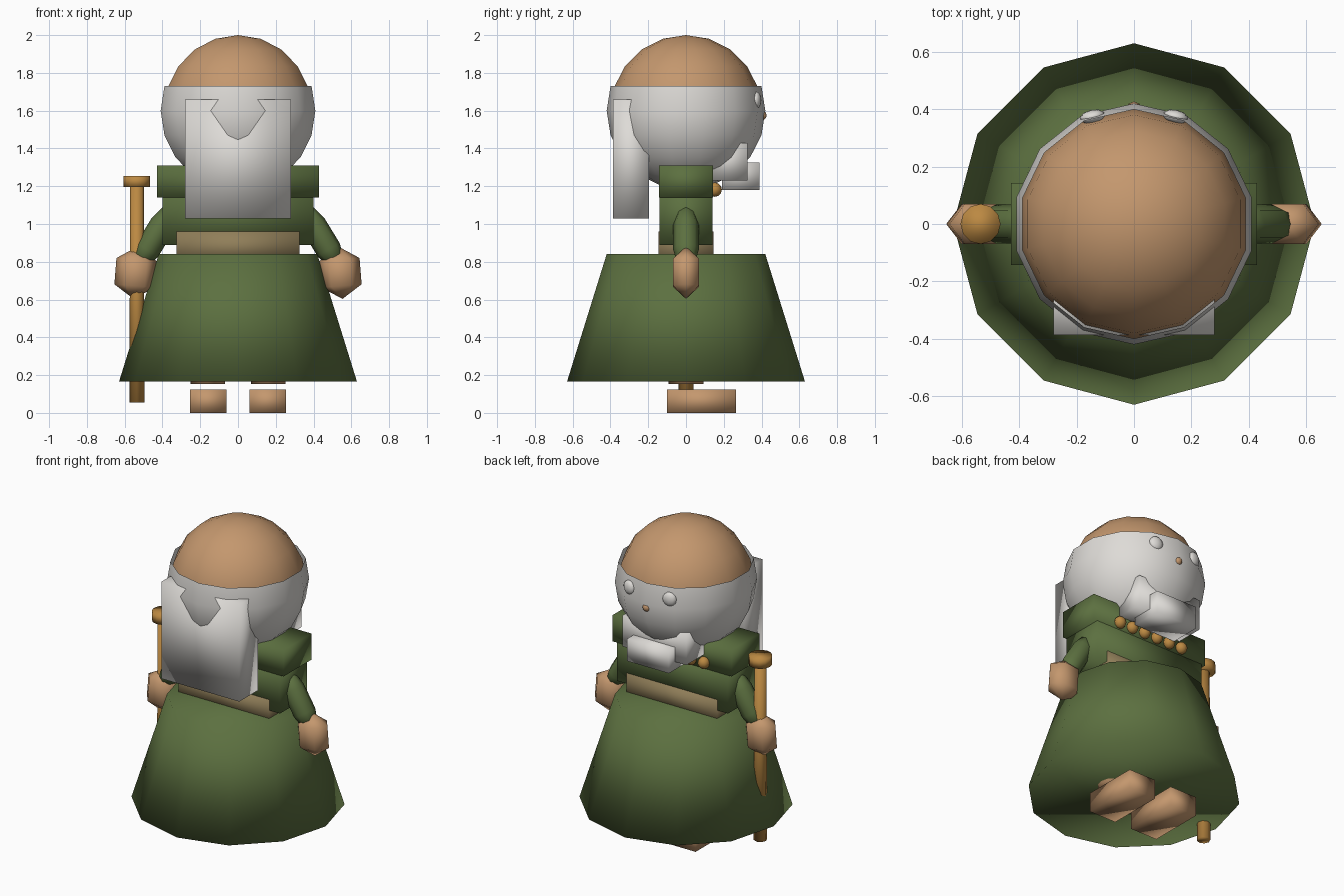
import bpy
import math
from mathutils import Vector, Matrix

if "Cube" in bpy.data.objects:
    bpy.data.objects.remove(bpy.data.objects["Cube"])


def material(name, rgb):
    m = bpy.data.materials.new(name)
    m.diffuse_color = (*rgb, 1)
    m.use_nodes = True
    m.node_tree.nodes["Principled BSDF"].inputs["Base Color"].default_value = m.diffuse_color
    return m


SKIN = material("skin", (0.55, 0.31, 0.155))
GREEN = material("robe green", (0.107, 0.162, 0.051))
WHITE = material("white hair", (0.73, 0.71, 0.68))
TAN = material("belt tan", (0.28, 0.21, 0.10))
GOLD = material("golden wood", (0.50, 0.25, 0.055))


def make(name, verts, faces, mat, matrix=None):
    mesh = bpy.data.meshes.new(name)
    mesh.from_pydata(verts, [], faces)
    if matrix is not None:
        mesh.transform(matrix)
    mesh.materials.append(mat)
    for p in mesh.polygons:
        p.use_smooth = True
    obj = bpy.data.objects.new(name, mesh)
    bpy.context.collection.objects.link(obj)
    return obj


def lathe(name, profile, n, mat, matrix=None, caps=(True, True), start=math.pi / 2):
    """Revolve (radius, z) points, listed bottom to top, around z."""
    verts, rings, faces = [], [], []
    for r, z in profile:
        count = 1 if r < 1e-6 else n
        rings.append(list(range(len(verts), len(verts) + count)))
        for i in range(count):
            a = start + 2 * math.pi * i / n
            verts.append((r * math.cos(a), r * math.sin(a), z))
    for lo, hi in zip(rings, rings[1:]):
        for i in range(n):
            j = (i + 1) % n
            if len(lo) == 1:
                faces.append((lo[0], hi[j], hi[i]))
            elif len(hi) == 1:
                faces.append((lo[i], lo[j], hi[0]))
            else:
                faces.append((lo[i], lo[j], hi[j], hi[i]))
    if caps[0] and len(rings[0]) > 1:
        faces.append(tuple(reversed(rings[0])))
    if caps[1] and len(rings[-1]) > 1:
        faces.append(tuple(rings[-1]))
    return make(name, verts, faces, mat, matrix)


def arc(radius, rings, last=None):
    """Sphere profile from the bottom pole up to ring number last."""
    last = rings if last is None else last
    pts = []
    for i in range(last + 1):
        a = -math.pi / 2 + math.pi * i / rings
        pts.append((0.0 if i in (0, rings) else radius * math.cos(a), radius * math.sin(a)))
    return pts


def place(loc, scale=(1, 1, 1), rot_y=0.0, rot_z=0.0):
    return (Matrix.Translation(loc) @ Matrix.Rotation(rot_z, 4, 'Z')
            @ Matrix.Rotation(rot_y, 4, 'Y') @ Matrix.Diagonal((*scale, 1)))


def box(name, lo, hi, mat):
    verts = [(x, y, z) for x in (lo[0], hi[0]) for y in (lo[1], hi[1]) for z in (lo[2], hi[2])]
    faces = [(0, 1, 3, 2), (4, 6, 7, 5), (0, 4, 5, 1), (2, 3, 7, 6), (0, 2, 6, 4), (1, 5, 7, 3)]
    return make(name, verts, faces, mat)


# Head and the open bowl of hair and beard around it
lathe("head", arc(0.4, 10), 14, SKIN, place((0, 0, 1.6)))
lathe("hair_bowl", arc(0.42, 10, 6), 14, WHITE, place((0, 0, 1.6)), caps=(False, False))
box("long_hair", (-0.28, -0.387, 1.03), (0.28, -0.195, 1.66), WHITE)

# Face and beard
box("beard_upper", (-0.23, 0.13, 1.23), (0.23, 0.325, 1.43), WHITE)
box("beard_lower", (-0.15, 0.19, 1.18), (0.15, 0.39, 1.325), WHITE)
lathe("nose", arc(0.027, 6), 8, SKIN, place((0, 0.40, 1.575)))
for s, side in ((1, "right"), (-1, "left")):
    lathe("eye_" + side, arc(1, 8), 10, WHITE,
          place((0.145 * s, 0.374, 1.655), (0.045, 0.024, 0.045), rot_z=-0.22 * s))

# Robe
box("shoulders", (-0.428, -0.143, 1.14), (0.428, 0.143, 1.31), GREEN)
box("torso", (-0.40, -0.14, 0.89), (0.40, 0.14, 1.20), GREEN)
box("belt", (-0.326, -0.145, 0.80), (0.326, 0.145, 0.96), TAN)
lathe("skirt", [(0.63, 0.165), (0.42, 0.84)], 12, GREEN)

# Bead necklace across the chest
for i in range(6):
    lathe("bead_%d" % (i + 1), arc(0.038, 6), 8, GOLD,
          place((-0.235 + 0.094 * i, 0.152, 1.182)))

# Arms, hands, legs and feet
for s, side in ((1, "right"), (-1, "left")):
    top, low = Vector((0.345 * s, 0, 1.085)), Vector((0.525 * s, 0, 0.79))
    axis = top - low
    length = axis.length
    turn = Matrix.Translation(low) @ axis.to_track_quat('Z', 'Y').to_matrix().to_4x4()
    sleeve = [(0.045, 0), (0.068, 0.25 * length), (0.068, 0.7 * length),
              (0.05, 0.92 * length), (0, length)]
    lathe("arm_" + side, sleeve, 8, GREEN, turn)
    lathe("hand_" + side, arc(1, 3), 6, SKIN,
          place((0.542 * s, 0, 0.742), (0.124, 0.093, 0.139), rot_y=-0.08 * s), start=0)
    lathe("leg_" + side, [(0.092, 0.152), (0.092, 0.75)], 12, SKIN, place((0.16 * s, 0, 0)))
    x0, x1 = sorted((0.06 * s, 0.255 * s))
    box("foot_" + side, (x0, -0.10, 0), (x1, 0.265, 0.125), SKIN)

# Walking staff with a round knob
lathe("staff", [(0.04, 0.055), (0.036, 1.21)], 8, GOLD, place((-0.535, 0, 0)))
lathe("staff_knob", [(0.07, 1.195), (0.07, 1.255)], 12, GOLD, place((-0.535, 0, 0)))
